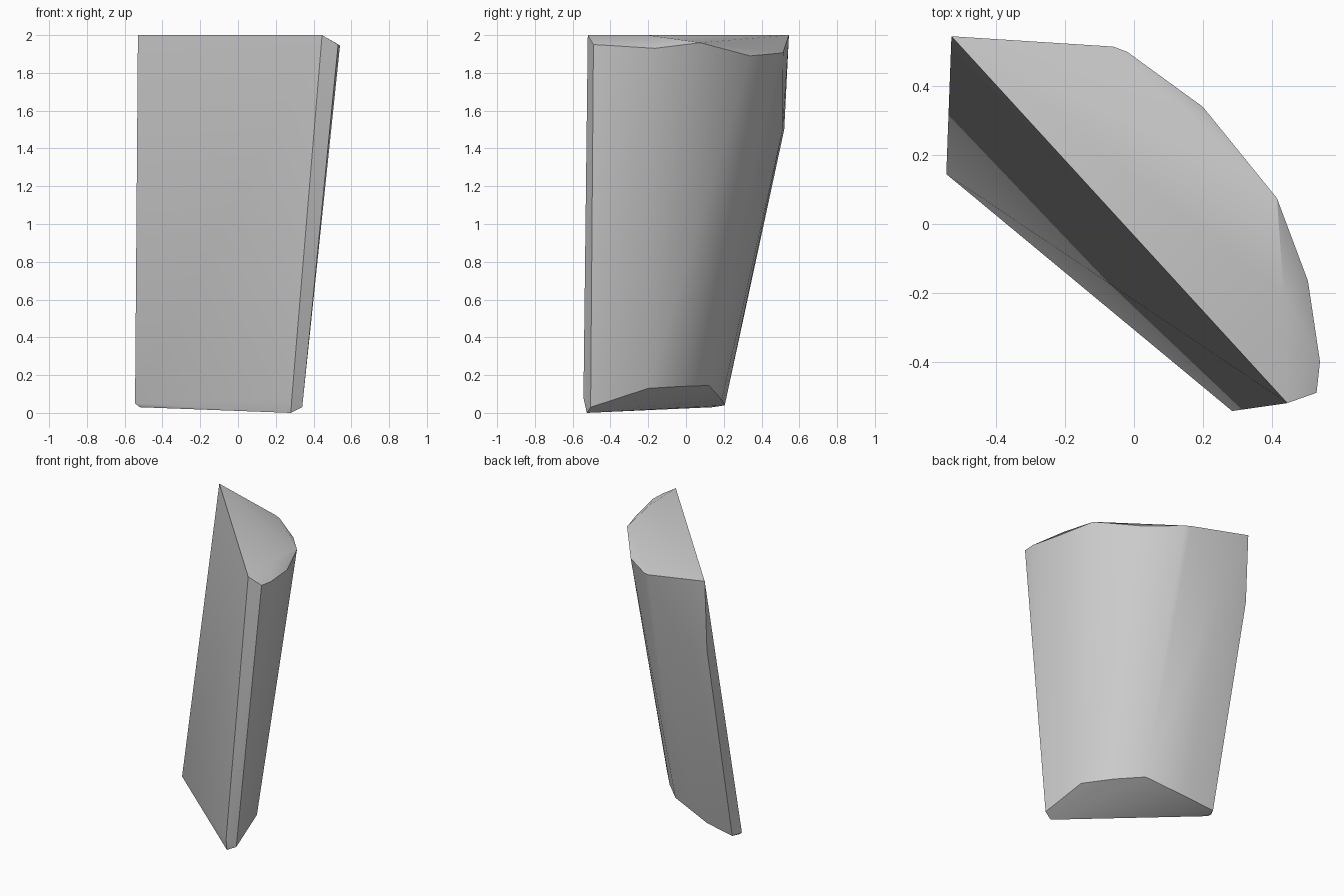
import bpy, bmesh, math

cube = bpy.data.objects.get("Cube")
if cube:
    bpy.data.objects.remove(cube, do_unlink=True)

grey = bpy.data.materials.new("plain_grey")
grey.use_nodes = True
grey.diffuse_color = (0.6, 0.6, 0.6, 1)
grey.node_tree.nodes["Principled BSDF"].inputs["Base Color"].default_value = (0.6, 0.6, 0.6, 1)

# Corners of the flat inner face and the high point of the top
inner_face = [(-.53, .545, 2), (.445, -.52, 2), (-.545, .145, .05), (-.52, .14, .03),
              (.285, -.543, .08), (.28, -.525, 0)]
top_peak = [(.435, -.205, 2)]
# Curved outer rims, from the front end round to the back end
top_rim = [(.53, -.49, 1.95), (.54, -.40, 1.945), (.505, -.165, 1.93), (.415, .075, 1.96),
           (.20, .34, 1.89), (-.02, .50, 1.905), (-.06, .515, 1.91)]
back_bend = [(-.53, .52, 1.5), (-.30, .512, 1.5)]
bottom_rim = [(.34, -.505, .03), (.29, -.20, .13), (.15, -.03, .14), (0, .12, .145),
              (-.30, .19, .07), (-.51, .205, .04)]

# Wrap the corners in one convex chipped shell
bm = bmesh.new()
for co in inner_face + top_peak + top_rim + back_bend + bottom_rim:
    bm.verts.new(co)
hull = bmesh.ops.convex_hull(bm, input=bm.verts[:])
spare = [v for v in hull["geom_interior"] + hull["geom_unused"] if isinstance(v, bmesh.types.BMVert)]
bmesh.ops.delete(bm, geom=list(set(spare)), context='VERTS')
bmesh.ops.dissolve_limit(bm, angle_limit=math.radians(1), verts=bm.verts[:], edges=bm.edges[:])
bmesh.ops.recalc_face_normals(bm, faces=bm.faces[:])
mesh = bpy.data.meshes.new("stone_shard")
bm.to_mesh(mesh)
bm.free()

shard = bpy.data.objects.new("stone_shard", mesh)
bpy.context.collection.objects.link(shard)
mesh.materials.append(grey)

# Soft shading over shallow facets, crisp main edges
bpy.ops.object.select_all(action='DESELECT')
shard.select_set(True)
bpy.context.view_layer.objects.active = shard
bpy.ops.object.shade_smooth_by_angle(angle=math.radians(30))
